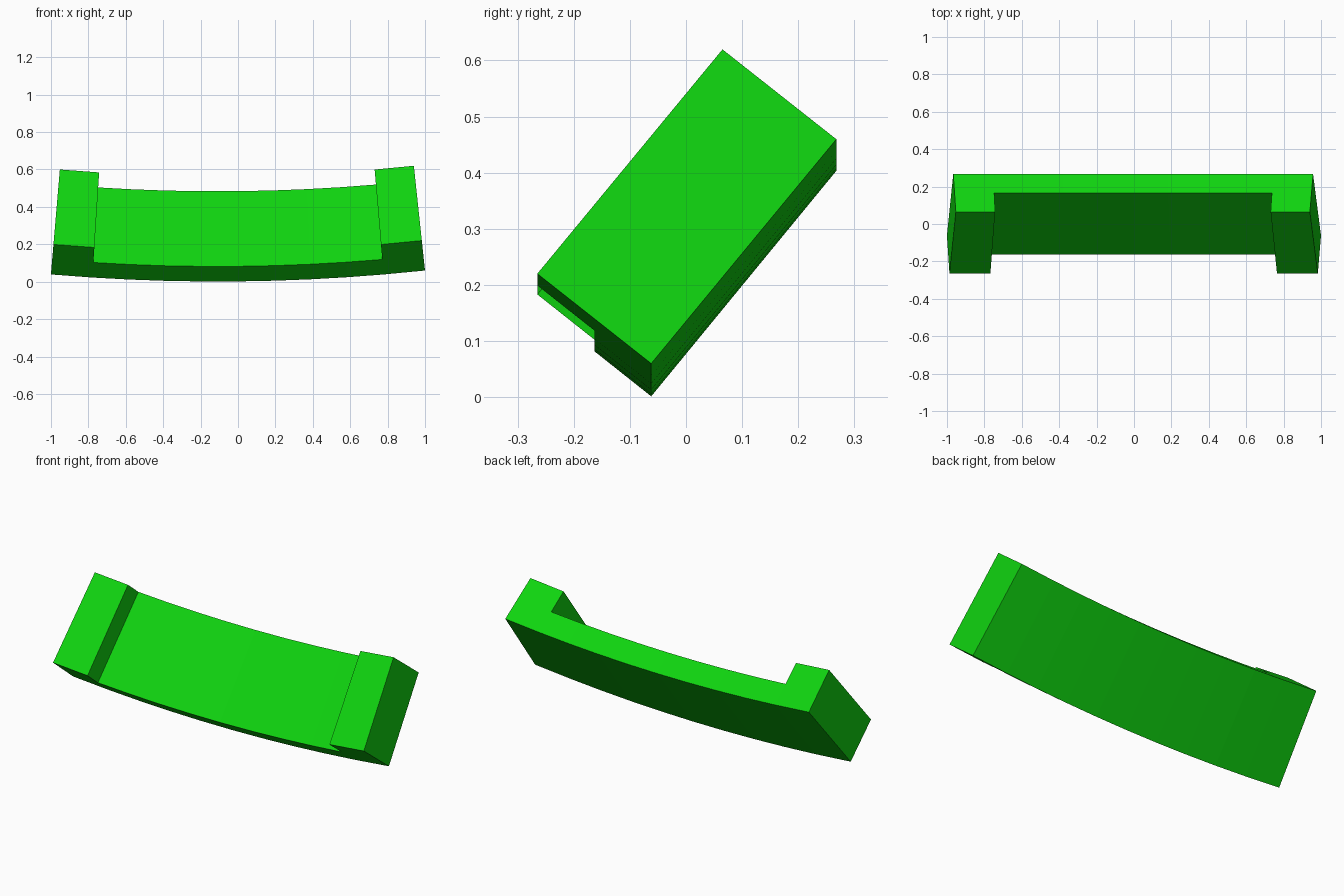
import bpy
import bmesh
from math import sin, cos
from mathutils import Vector

cube = bpy.data.objects.get("Cube")
if cube:
    bpy.data.objects.remove(cube, do_unlink=True)

# Material
green = bpy.data.materials.new("bright green")
green.use_nodes = True
color = (0.005, 0.66, 0.005, 1)
green.diffuse_color = color
green.node_tree.nodes["Principled BSDF"].inputs["Base Color"].default_value = color

# Bend: a large arc in the xz plane, rolled slightly about y
RADIUS = 10.5
CENTER_X = -0.11
ROLL = 0.0105
OUTER, INNER = 0.0954, 0.0742
STEPS = 8

# Slanted cross-section in (y, z): back lower corner and its two side directions
corner = Vector((-0.062, 0.001))
height = Vector((0.33, 0.402))
depth = Vector((-0.203, 0.161))

# Stations along the arc: one block, the thin span, one block
angles = [-OUTER]
angles += [-INNER + 2 * INNER * i / STEPS for i in range(STEPS + 1)]
angles += [OUTER]
last = len(angles) - 2

# Flat U-shaped outline made of quads: full back row, front row only at the end blocks
bm = bmesh.new()
grid = [[bm.verts.new((a, row / 2, 0)) for row in range(3)] for a in angles]
for i in range(last + 1):
    for row in range(2):
        if row == 0 or i in (0, last):
            bm.faces.new((grid[i][row], grid[i + 1][row],
                          grid[i + 1][row + 1], grid[i][row + 1]))
bmesh.ops.delete(bm, geom=[v for v in bm.verts if not v.link_faces], context='VERTS')

# Raise the outline into a solid
raised = bmesh.ops.extrude_face_region(bm, geom=bm.faces[:])["geom"]
for v in raised:
    if isinstance(v, bmesh.types.BMVert):
        v.co.z = 1

# Slant the section and bend it along the arc
for v in bm.verts:
    y, z = corner + depth * v.co.y + height * v.co.z
    angle = v.co.x + ROLL
    r = RADIUS - z
    v.co = (CENTER_X + r * sin(angle), y, RADIUS - r * cos(angle))
bmesh.ops.recalc_face_normals(bm, faces=bm.faces[:])

mesh = bpy.data.meshes.new("curved_bracket")
bm.to_mesh(mesh)
bm.free()
mesh.materials.append(green)
bracket = bpy.data.objects.new("curved_bracket", mesh)
bpy.context.collection.objects.link(bracket)
